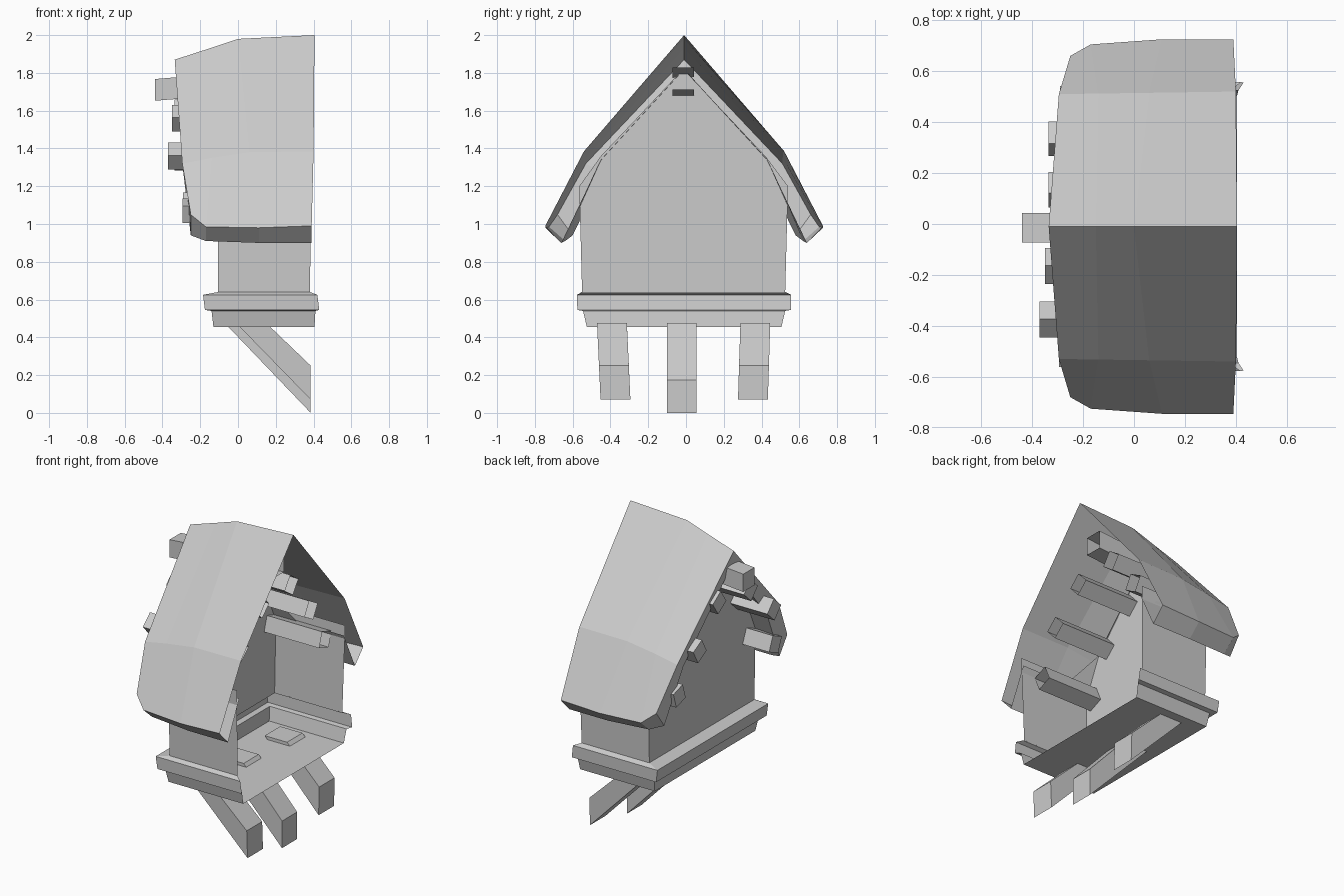
import bpy, bmesh
from mathutils import Matrix, Vector

if "Cube" in bpy.data.objects:
    bpy.data.objects.remove(bpy.data.objects["Cube"])


def make(name, verts, faces, recalc=True):
    bm = bmesh.new()
    vs = [bm.verts.new(v) for v in verts]
    for f in faces:
        bm.faces.new([vs[i] for i in f])
    bmesh.ops.remove_doubles(bm, verts=bm.verts, dist=1e-4)
    if recalc:
        bmesh.ops.recalc_face_normals(bm, faces=bm.faces)
    me = bpy.data.meshes.new(name)
    bm.to_mesh(me)
    bm.free()
    ob = bpy.data.objects.new(name, me)
    bpy.context.collection.objects.link(ob)
    return ob


def u_shell(name, rings, floor=False, gable=None):
    """Three-sided shell, open at +x; rings are (z, x_front, x_open, y_min, y_max)."""
    verts, faces = [], []
    for z, x0, x1, y0, y1 in rings:
        verts += [(x1, y1, z), (x0, y1, z), (x0, y0, z), (x1, y0, z)]
    for r in range(len(rings) - 1):
        for k in range(3):
            a = 4 * r + k
            faces.append((a, a + 1, a + 5, a + 4))
    if floor:
        faces.append((3, 2, 1, 0))
    if gable:
        x = rings[-1][1]
        n, t = len(verts), 4 * (len(rings) - 1)
        verts += [(x, y, z) for y, z in gable]
        faces.append((t + 2, t + 1, *range(n, n + len(gable))))
    return make(name, verts, faces, recalc=False)


# stepped base, ledge moulding and walls with the gable
u_shell("base_and_ledge", [
    (0.455, -0.13, 0.405, -0.525, 0.505),
    (0.54, -0.14, 0.41, -0.545, 0.525),
    (0.545, -0.175, 0.43, -0.575, 0.555),
    (0.625, -0.185, 0.42, -0.578, 0.557),
    (0.64, -0.105, 0.38, -0.55, 0.525)], floor=True)
u_shell("walls", [
    (0.635, -0.105, 0.38, -0.55, 0.525),
    (1.20, -0.105, 0.39, -0.565, 0.54)],
    gable=[(0.42, 1.36), (-0.015, 1.82), (-0.45, 1.36)])

# roof: stations along x, each with ridge, kink, outer eave; then inner lines
CY = -0.01
outer = [
    [(-0.335, 0, 1.87), (-0.295, 0.52, 1.32), (-0.25, 0.67, 1.05)],
    [(-0.15, 0, 1.93), (-0.14, 0.522, 1.35), (-0.17, 0.715, 0.985)],
    [(0.0, 0, 1.98), (0.06, 0.525, 1.38), (0.11, 0.735, 0.98)],
    [(0.405, 0, 2.0), (0.40, 0.53, 1.385), (0.39, 0.735, 0.99)]]
inner = [
    [(-0.315, 0, 1.76), (-0.275, 0.43, 1.27), (-0.25, 0.59, 0.94)],
    [(-0.10, 0, 1.82), (-0.10, 0.44, 1.34), (-0.17, 0.63, 0.91)],
    [None, (0.06, 0.535, 1.14), (0.11, 0.65, 0.90)],
    [None, (0.39, 0.535, 1.14), (0.39, 0.65, 0.90)]]
verts, faces = [], []


def quad(s, *pts):
    n = len(verts)
    pts = pts if s > 0 else pts[::-1]
    verts.extend((p[0], CY + s * p[1], p[2]) for p in pts)
    faces.append(tuple(range(n, n + len(pts))))


for s in (1, -1):
    for i in range(3):
        a, b = outer[i], outer[i + 1]
        c, d = inner[i], inner[i + 1]
        for k in range(2):
            quad(s, a[k], b[k], b[k + 1], a[k + 1])
        quad(s, a[2], b[2], d[2], c[2])              # eave edge
        if i == 0:
            quad(s, c[1], d[1], d[0], c[0])          # soffit of front overhang
            quad(s, c[2], d[2], d[1], c[1])
        else:
            quad(s, c[2], d[2], d[1], c[1])          # soffit outside side walls
    for k in range(2):                               # front edge
        quad(s, outer[0][k], outer[0][k + 1], inner[0][k + 1], inner[0][k])
make("roof", verts, faces, recalc=False)


# rafters poking through the gable, open at the inner end
def rafter(name, y, z, x0, x1, size, angle, lift=0.0):
    rot = Matrix.Rotation(angle, 3, 'X')
    h = size / 2
    vs = []
    for x, dz in ((x0, 0), (x1, lift)):
        for a, b in ((-h, -h), (h, -h), (h, h), (-h, h)):
            vs.append(Vector((x, y, z + dz)) + rot @ Vector((0, a, b)))
    fs = [(k, (k + 1) % 4, (k + 1) % 4 + 4, k + 4) for k in range(4)]
    make(name, vs, fs + [(0, 3, 2, 1)])


rafter("ridge_beam", -0.015, 1.71, -0.44, 0.30, 0.115, 0.0, 0.06)
for i, (y, z, x0, ang) in enumerate([
        (-0.165, 1.56, -0.35, 0.75), (0.135, 1.59, -0.335, -0.6),
        (-0.375, 1.36, -0.37, 0.75), (0.335, 1.35, -0.335, -0.5),
        (-0.495, 1.07, -0.295, 0.4), (0.48, 1.105, -0.29, -0.3)]):
    rafter(f"rafter_{i + 1}", y, z, x0, 0.29, 0.1, ang)


# diagonal support brackets
def bracket(name, y_top, y_bot, w, prof):
    vs = []
    for s in (-1, 1):
        for x, z in prof:
            t = min(max(z / 0.47, 0), 1)
            vs.append((x, y_bot + (y_top - y_bot) * t + s * w / 2, z))
    fs = [(0, 1, 2, 3), (7, 6, 5, 4)]
    fs += [(k, k + 4, (k + 1) % 4 + 4, (k + 1) % 4) for k in range(4)]
    make(name, vs, fs)


side = [(-0.01, 0.475), (0.385, 0.07), (0.385, 0.25), (0.15, 0.475)]
bracket("bracket_middle", -0.022, -0.022, 0.155,
        [(-0.07, 0.475), (0.385, 0.0), (0.385, 0.175), (0.11, 0.475)])
bracket("bracket_front", -0.392, -0.37, 0.158, side)
bracket("bracket_back", 0.367, 0.352, 0.158, side)
